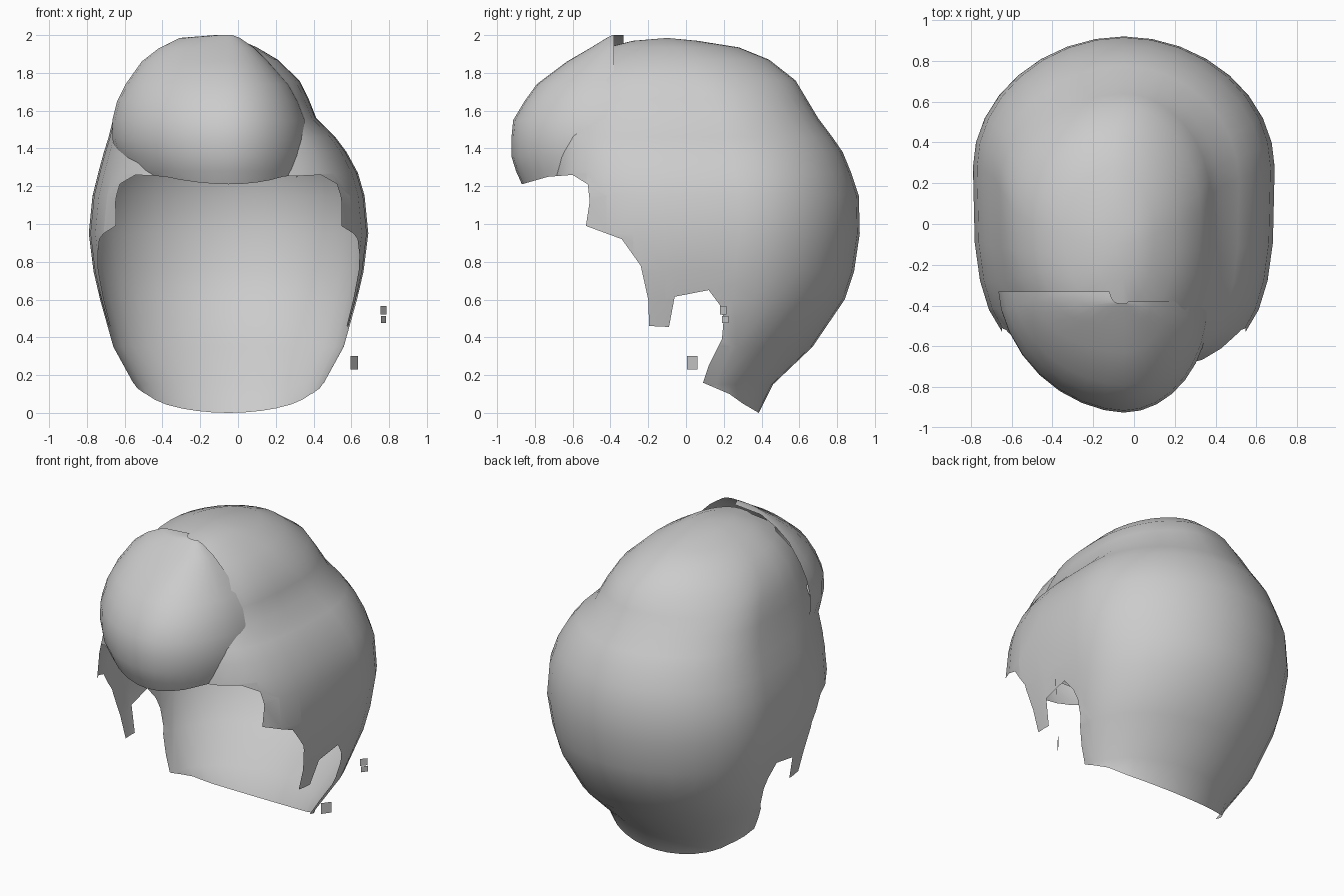
import bpy, bmesh, math
from mathutils import Vector

if "Cube" in bpy.data.objects:
    bpy.data.objects.remove(bpy.data.objects["Cube"])

hair = bpy.data.materials.new("hair grey")
hair.diffuse_color = (0.6, 0.6, 0.6, 1)
hair.use_nodes = True
hair.node_tree.nodes["Principled BSDF"].inputs["Base Color"].default_value = hair.diffuse_color

# Hairline seen from the side (y, z): fringe, temple, sideburn, ear notch, nape
HAIRLINE = [(-1.0, 1.19), (-.87, 1.21), (-.73, 1.25), (-.6, 1.26), (-.52, 1.21), (-.51, 1.12),
            (-.53, .99), (-.34, .92), (-.24, .78), (-.2, .6), (-.195, .46), (-.09, .455),
            (-.06, .615), (.12, .65), (.18, .57), (.2, .5), (.19, .39), (.12, .25),
            (.09, .16), (.23, .1), (.3, .05), (.385, 0)]
VOID = HAIRLINE + [(.385, -1), (-2, -1), (-2, 1.19)]

# Cap rings: z, left x, right x, front y, back y, widest y
CAP = [(0, -.5, .4, -.5, .385, .09), (.15, -.55, .45, -.6, .46, .09),
       (.35, -.66, .56, -.7, .67, .18), (.6, -.73, .63, -.72, .84, .25),
       (.75, -.765, .665, -.72, .89, .26), (.95, -.79, .69, -.72, .92, .28),
       (1.15, -.77, .67, -.72, .915, .28), (1.27, -.74, .635, -.71, .875, .26),
       (1.38, -.71, .575, -.7, .83, .24), (1.46, -.685, .515, -.69, .775, .22),
       (1.56, -.66, .415, -.67, .7, .18), (1.66, -.63, .375, -.64, .64, .13),
       (1.76, -.58, .325, -.6, .58, .05), (1.87, -.48, .21, -.52, .44, 0),
       (1.935, -.34, .1, -.42, .28, -.05), (1.97, -.22, .02, -.28, .06, -.09)]

# Fringe half rings: z, left x, right x, front y
FRINGE = [(1.18, -.52, .33, -.855), (1.28, -.59, .35, -.9), (1.36, -.64, .37, -.925),
          (1.45, -.665, .375, -.925), (1.55, -.665, .36, -.915), (1.65, -.64, .32, -.855),
          (1.74, -.595, .27, -.79), (1.86, -.51, .16, -.63), (1.93, -.42, .09, -.51),
          (1.985, -.31, .01, -.42), (2.0, -.12, -.03, -.39)]
FRINGE_Y, FRINGE_X = -.38, -.05


def power(v, n):
    return math.copysign(abs(v) ** (2 / n), v)


def inside(y, z, poly):
    hit = False
    for (y0, z0), (y1, z1) in zip(poly, poly[1:] + poly[:1]):
        if (z0 > z) != (z1 > z) and y < y0 + (z - z0) * (y1 - y0) / (z1 - z0):
            hit = not hit
    return hit


def in_fringe(p):
    for a, b in zip(FRINGE, FRINGE[1:]):
        if a[0] <= p.z <= b[0]:
            t = (p.z - a[0]) / (b[0] - a[0])
            _, xl, xr, yf = [u + (v - u) * t for u, v in zip(a, b)]
            dx = p.x - FRINGE_X
            dx, n = (dx / (xr - FRINGE_X), 2) if dx > 0 else (dx / (xl - FRINGE_X), 1.75)
            dy = (p.y - FRINGE_Y) / (yf - FRINGE_Y)
            return dy > 0 and dx ** n + dy ** n < .97
    return False


def loft(bm, rows, closed):
    rings = [[bm.verts.new(p) for p in row] for row in rows]
    for a, b in zip(rings, rings[1:]):
        n = len(a)
        for i in range(n if closed else n - 1):
            j = (i + 1) % n
            bm.faces.new((a[i], a[j], b[j], b[i]))
    return rings


def trim(bm):
    # Slice along every hairline segment, then drop what lies in front of it
    for (y0, z0), (y1, z1) in zip(HAIRLINE, HAIRLINE[1:]):
        faces = []
        for f in bm.faces:
            ys = [v.co.y for v in f.verts]
            zs = [v.co.z for v in f.verts]
            if (min(ys) <= max(y0, y1) and max(ys) >= min(y0, y1)
                    and min(zs) <= max(z0, z1) and max(zs) >= min(z0, z1)):
                faces.append(f)
        geom = set(faces)
        for f in faces:
            geom.update(f.edges)
            geom.update(f.verts)
        bmesh.ops.bisect_plane(bm, geom=list(geom), dist=1e-5, plane_co=(0, y0, z0),
                               plane_no=Vector((0, z1 - z0, y0 - y1)).normalized())
    gone = []
    for f in bm.faces:
        c = f.calc_center_median()
        if inside(c.y, c.z, VOID):
            gone.append(f)
    bmesh.ops.delete(bm, geom=gone, context='FACES')


def finish(bm, name, smooth=True):
    me = bpy.data.meshes.new(name)
    bm.to_mesh(me)
    bm.free()
    for p in me.polygons:
        p.use_smooth = smooth
    me.materials.append(hair)
    ob = bpy.data.objects.new(name, me)
    bpy.context.collection.objects.link(ob)


# Main cap of hair
SEG = 32
rows = []
for z, xl, xr, yf, yb, yc in CAP:
    cx = -.05 if z < 1.8 else -.1
    row = []
    for i in range(SEG):
        a = 2 * math.pi * i / SEG
        c, s = math.cos(a), math.sin(a)
        n = 1.95 if s > 0 else 2.1 + 1.2 * min(1, max(0, (1.97 - z) / .5))
        row.append((cx + power(c, n) * (xr - cx if c > 0 else cx - xl),
                    yc + power(s, n) * (yb - yc if s > 0 else yc - yf), z))
    rows.append(row)
bm = bmesh.new()
top = loft(bm, rows, True)[-1]
pole = bm.verts.new((-.1, -.1, 1.985))
for i in range(SEG):
    bm.faces.new((top[i], top[(i + 1) % SEG], pole))
hidden = [f for f in bm.faces if all(in_fringe(v.co) for v in f.verts)]
bmesh.ops.delete(bm, geom=hidden, context='FACES')
trim(bm)
finish(bm, "hair_cap")

# Swept fringe overlapping the front of the cap, its left edge swept back
rows = []
for z, xl, xr, yf in FRINGE:
    row = []
    for i in range(17):
        c, s = -math.cos(math.pi * i / 16), math.sin(math.pi * i / 16)
        n = 2 if c > 0 else 1.75
        row.append((FRINGE_X + power(c, n) * (xr - FRINGE_X if c > 0 else FRINGE_X - xl),
                    FRINGE_Y + (yf - FRINGE_Y) * power(s, n) + (.05 * c ** 6 if c < 0 else 0), z))
    rows.append(row)
bm = bmesh.new()
loft(bm, rows, False)
trim(bm)
stray = []
for f in bm.faces:
    c = f.calc_center_median()
    if c.z < 1.3 and c.y > -.58:
        stray.append(f)
bmesh.ops.delete(bm, geom=stray, context='FACES')
finish(bm, "fringe")

# Small loose tabs beside the ear: x range, y range, z range
for k, (x0, x1, y0, y1, z0, z1) in enumerate([(.595, .635, .005, .06, .23, .3),
                                              (.755, .785, .18, .215, .52, .565),
                                              (.757, .783, .19, .225, .475, .512)]):
    bm = bmesh.new()
    bm.faces.new([bm.verts.new(p) for p in ((x0, y0, z0), (x1, y1, z0), (x1, y1, z1), (x0, y0, z1))])
    finish(bm, f"ear_tab_{k + 1}", False)
